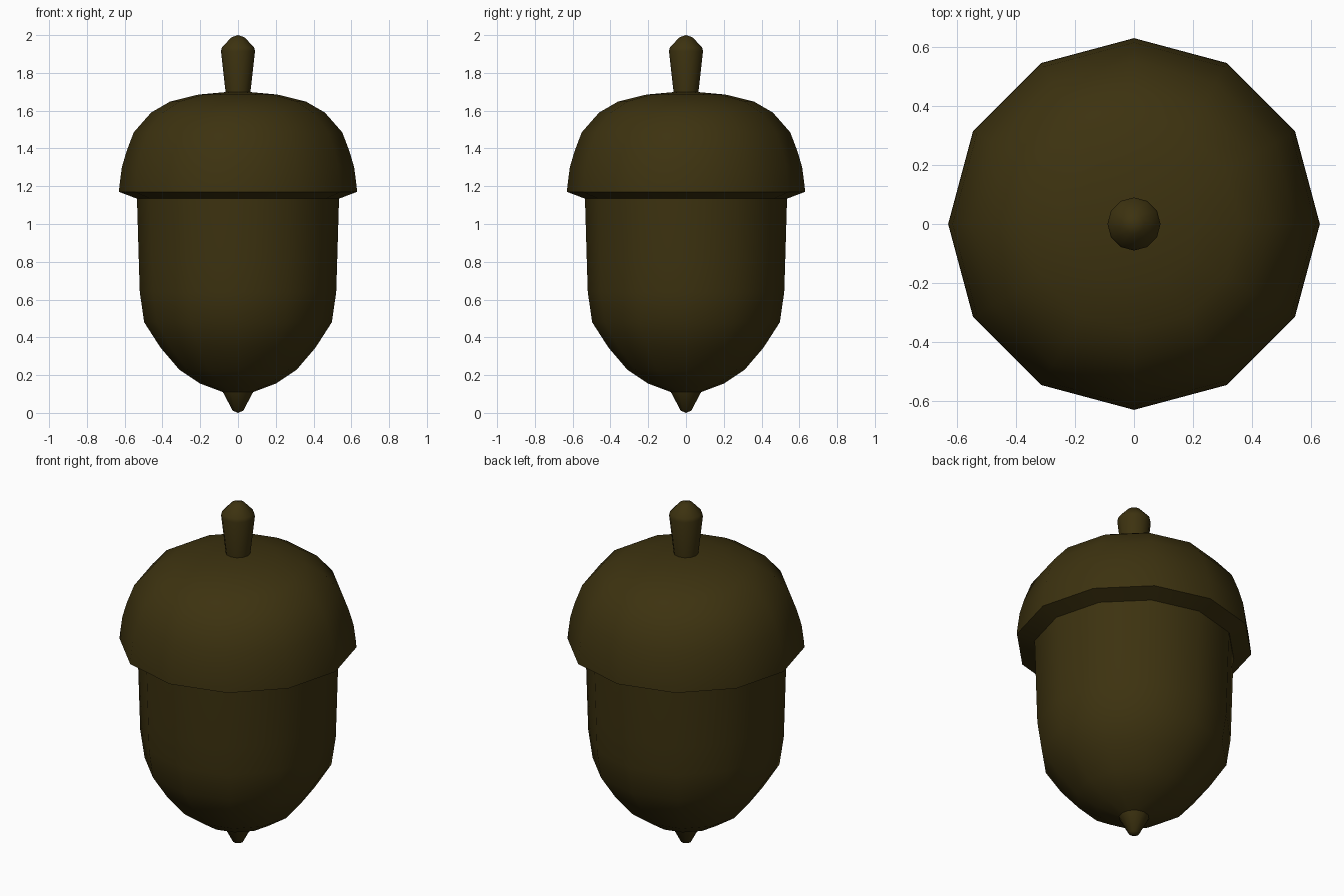
import bpy
import bmesh
import math
from mathutils import Matrix

SIDES = 12

cube = bpy.data.objects.get("Cube")
if cube:
    bpy.data.objects.remove(cube, do_unlink=True)

# One dark olive brown for the whole nut
brown = bpy.data.materials.new("dark_olive_brown")
color = (0.046, 0.032, 0.005, 1.0)
brown.diffuse_color = color
brown.use_nodes = True
shader = brown.node_tree.nodes["Principled BSDF"]
shader.inputs["Base Color"].default_value = color
shader.inputs["Roughness"].default_value = 0.8


def lathe(name, profile, smooth_angle=40):
    """Spin a (radius, height) profile around z into a low-poly solid."""
    bm = bmesh.new()
    verts = [bm.verts.new((r, 0, z)) for r, z in profile]
    edges = [bm.edges.new(pair) for pair in zip(verts, verts[1:])]
    bmesh.ops.spin(bm, geom=verts + edges, cent=(0, 0, 0), axis=(0, 0, 1),
                   angle=math.tau, steps=SIDES, use_merge=True)
    bmesh.ops.remove_doubles(bm, verts=bm.verts, dist=0.0005)
    bmesh.ops.recalc_face_normals(bm, faces=bm.faces)
    mesh = bpy.data.meshes.new(name)
    bm.to_mesh(mesh)
    bm.free()
    mesh.materials.append(brown)
    obj = bpy.data.objects.new(name, mesh)
    bpy.context.collection.objects.link(obj)
    bpy.ops.object.select_all(action='DESELECT')
    obj.select_set(True)
    bpy.context.view_layer.objects.active = obj
    bpy.ops.object.shade_smooth_by_angle(angle=math.radians(smooth_angle))
    return obj


# Nut with its pointed tip
lathe("nut_body", [
    (0, 0), (0.028, 0.012), (0.08, 0.11), (0.2, 0.155), (0.31, 0.228),
    (0.41, 0.345), (0.497, 0.48), (0.52, 0.64), (0.525, 0.8),
    (0.535, 1.14), (0.535, 1.2), (0, 1.2)])

# Domed cap with an overhanging rim
lathe("cap", [
    (0, 1.15), (0.525, 1.15), (0.537, 1.135), (0.63, 1.17), (0.628, 1.2),
    (0.615, 1.3), (0.59, 1.385), (0.552, 1.485), (0.46, 1.59),
    (0.36, 1.648), (0.21, 1.685), (0.07, 1.698), (0, 1.698)])

# Flared stem with a blunt end
lathe("stem", [
    (0, 1.67), (0.064, 1.67), (0.066, 1.7), (0.09, 1.915), (0.085, 1.935),
    (0.035, 1.988), (0, 2)])
